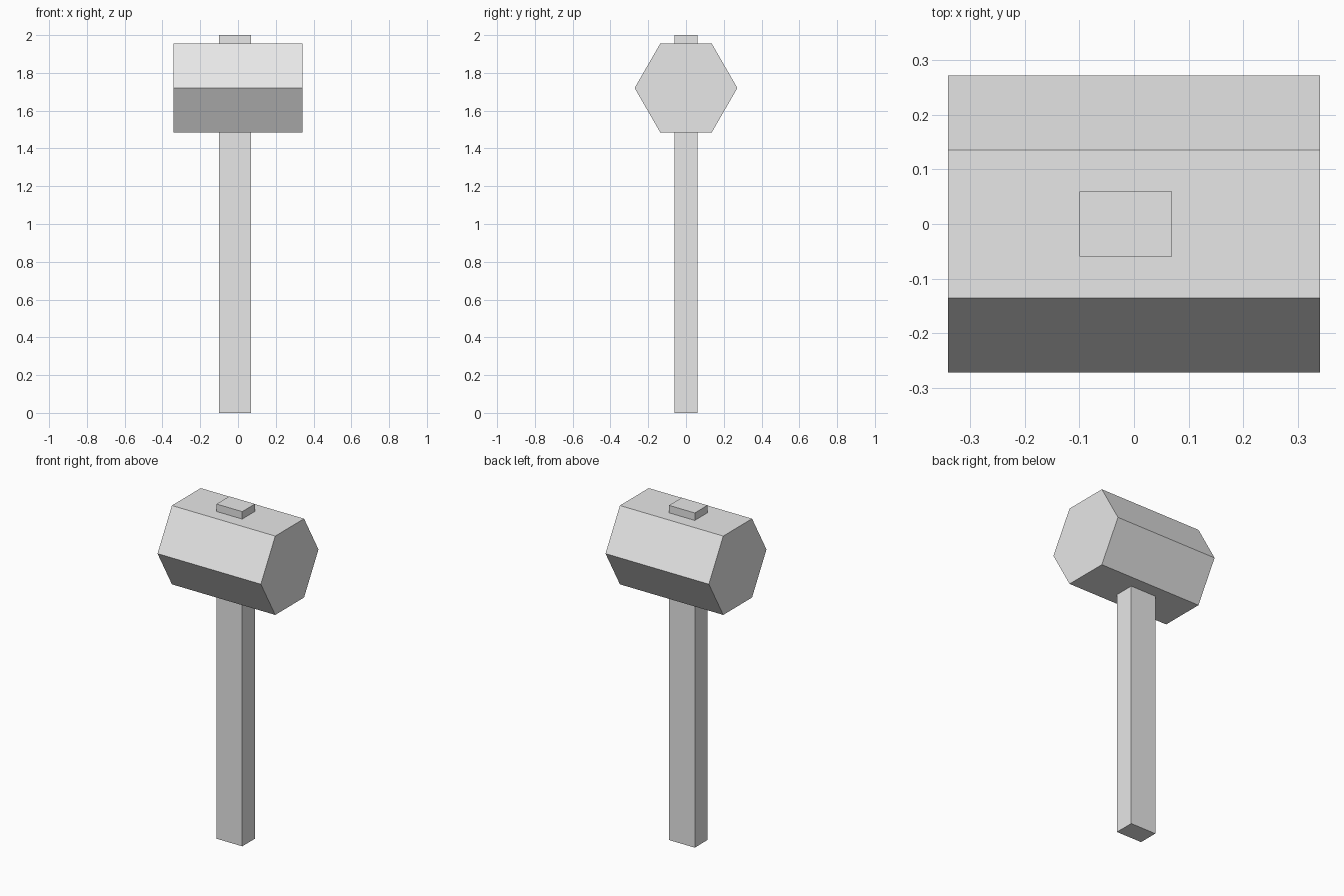
import bpy
import math

default_cube = bpy.data.objects.get("Cube")
if default_cube:
    bpy.data.objects.remove(default_cube, do_unlink=True)

# Single plain grey
grey = bpy.data.materials.new("light_grey")
grey.use_nodes = True
colour = (0.8, 0.8, 0.8, 1.0)
grey.diffuse_color = colour
for node in grey.node_tree.nodes:
    if node.type == "BSDF_PRINCIPLED":
        node.inputs["Base Color"].default_value = colour


def finish(name):
    """Name the active part, apply its transform and colour it."""
    part = bpy.context.object
    part.name = part.data.name = name
    bpy.ops.object.transform_apply(location=False, rotation=True, scale=True)
    part.data.materials.clear()
    part.data.materials.append(grey)
    return part


# Handle: square-edged shaft, set slightly off centre, poking through the head
bpy.ops.mesh.primitive_cube_add(size=1, location=(-0.015, 0, 1))
bpy.context.object.scale = (0.17, 0.12, 2)
finish("handle")

# Head: hexagonal prism along x, flat on top, corners to front and back
bpy.ops.mesh.primitive_cylinder_add(
    vertices=6, radius=0.272, depth=0.683, location=(0, 0, 1.72),
    rotation=(0, math.pi / 2, 0))
finish("hammer_head")
